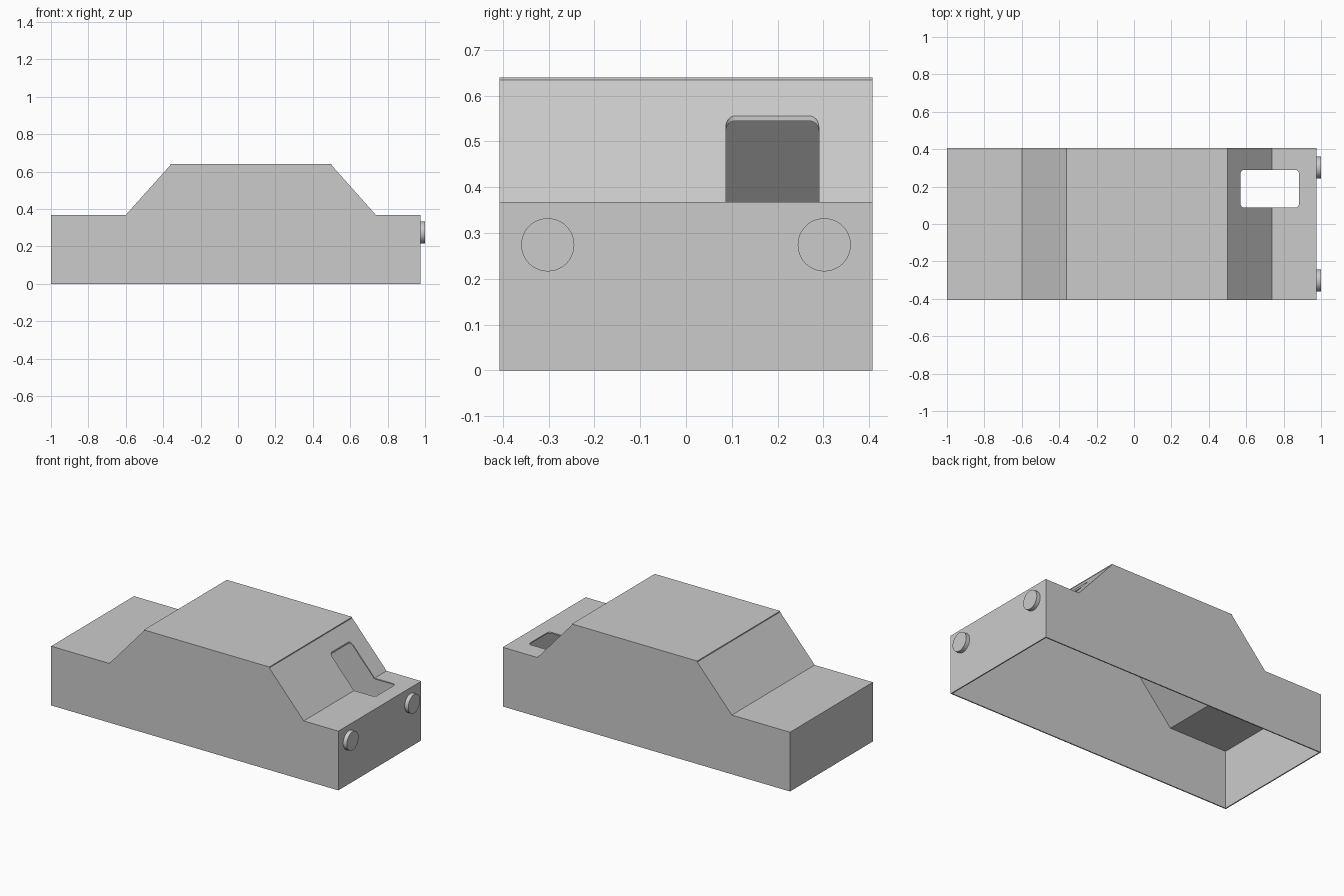
import bpy, bmesh, math
from mathutils import Matrix

if "Cube" in bpy.data.objects:
    bpy.data.objects.remove(bpy.data.objects["Cube"])

grey = bpy.data.materials.new("plain grey")
grey.diffuse_color = (0.6, 0.6, 0.6, 1)
grey.use_nodes = True
grey.node_tree.nodes["Principled BSDF"].inputs["Base Color"].default_value = grey.diffuse_color


def add_object(name, bm):
    bmesh.ops.recalc_face_normals(bm, faces=bm.faces)
    mesh = bpy.data.meshes.new(name)
    bm.to_mesh(mesh)
    bm.free()
    mesh.materials.append(grey)
    obj = bpy.data.objects.new(name, mesh)
    bpy.context.collection.objects.link(obj)
    return obj


def prism(name, points, vector):
    """Closed prism: a polygon of 3D points swept along a vector."""
    bm = bmesh.new()
    face = bm.faces.new([bm.verts.new(p) for p in points])
    swept = bmesh.ops.extrude_face_region(bm, geom=[face], use_keep_orig=True)
    verts = [g for g in swept["geom"] if isinstance(g, bmesh.types.BMVert)]
    bmesh.ops.translate(bm, verts=verts, vec=vector)
    return add_object(name, bm)


def cut(target, cutter):
    mod = target.modifiers.new(cutter.name, 'BOOLEAN')
    mod.operation = 'DIFFERENCE'
    mod.solver = 'EXACT'
    mod.object = cutter
    cutter.hide_render = True
    cutter.hide_set(True)


# Car body: side profile swept across the width
half, wall = 0.407, 0.007
outer = [(-1, 0), (0.975, 0), (0.975, 0.368), (0.737, 0.368), (0.5, 0.634),
         (0.5, 0.64), (-0.362, 0.64), (-0.362, 0.634), (-0.6, 0.368), (-1, 0.368)]
body = prism("car_body", [(x, -half, z) for x, z in outer], (0, 2 * half, 0))

# Hollow interior, open at the bottom
inner = [(-1 + wall, -0.05), (0.975 - wall, -0.05), (0.975 - wall, 0.361),
         (0.734, 0.361), (0.491, 0.633), (-0.353, 0.633),
         (-0.597, 0.361), (-1 + wall, 0.361)]
cavity = prism("cavity_cutter", [(x, wall - half, z) for x, z in inner],
               (0, 2 * (half - wall), 0))
cut(body, cavity)

# Rounded opening through the sloped panel and the deck
x0, x1, y0, y1, r = 0.57, 0.882, 0.087, 0.29, 0.02
corners = [(x1 - r, y1 - r), (x0 + r, y1 - r), (x0 + r, y0 + r), (x1 - r, y0 + r)]
outline = []
for i, (cx, cy) in enumerate(corners):
    for k in range(7):
        a = math.radians(90 * i + 15 * k)
        outline.append((cx + r * math.cos(a), cy + r * math.sin(a), 0.2))
cut(body, prism("opening_cutter", outline, (0, 0, 0.7)))

# Round lamps on the end wall
for side, label in ((-1, "near"), (1, "far")):
    bm = bmesh.new()
    place = Matrix.Translation((0.987, side * 0.302, 0.274)) @ Matrix.Rotation(math.pi / 2, 4, 'Y')
    bmesh.ops.create_cone(bm, cap_ends=True, segments=48, radius1=0.058,
                          radius2=0.058, depth=0.026, matrix=place)
    lamp = add_object(label + "_lamp", bm)
    bpy.ops.object.select_all(action='DESELECT')
    lamp.select_set(True)
    bpy.context.view_layer.objects.active = lamp
    bpy.ops.object.shade_smooth_by_angle(angle=math.radians(30))
